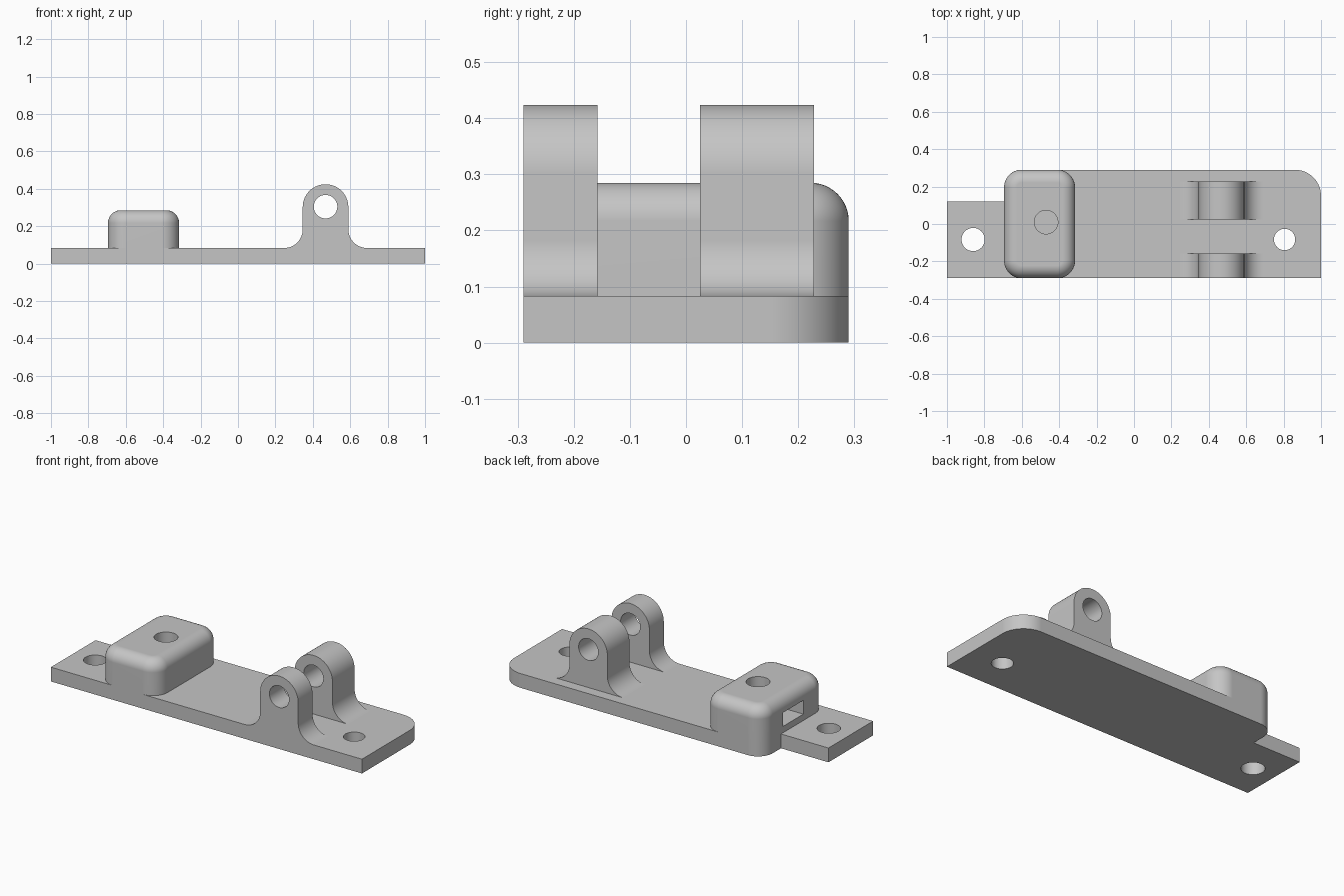
import bpy
import bmesh
from math import sin, cos, pi, radians
from mathutils import Vector

cube = bpy.data.objects.get("Cube")
if cube:
    bpy.data.objects.remove(cube, do_unlink=True)

# Single plain grey material
GREY = (0.56, 0.56, 0.56, 1)
grey = bpy.data.materials.new("plain grey")
grey.use_nodes = True
grey.diffuse_color = GREY
grey.node_tree.nodes["Principled BSDF"].inputs["Base Color"].default_value = GREY

PLATE_TOP = 0.083
HALF_DEPTH = 0.29


def arc(cx, cy, r, start, end, steps=14):
    """2D points along an arc, angles in degrees."""
    angles = [radians(start + (end - start) * i / steps) for i in range(steps + 1)]
    return [(cx + r * cos(a), cy + r * sin(a)) for a in angles]


def rounded_rect(x0, x1, y0, y1, r):
    return (arc(x1 - r, y0 + r, r, -90, 0) + arc(x1 - r, y1 - r, r, 0, 90)
            + arc(x0 + r, y1 - r, r, 90, 180) + arc(x0 + r, y0 + r, r, 180, 270))


def loft(name, rings):
    """Closed solid through matching rings of 3D points."""
    bm = bmesh.new()
    loops = [[bm.verts.new(p) for p in ring] for ring in rings]
    n = len(loops[0])
    for low, high in zip(loops, loops[1:]):
        for i in range(n):
            j = (i + 1) % n
            bm.faces.new((low[i], low[j], high[j], high[i]))
    bm.faces.new(loops[0][::-1])
    bm.faces.new(loops[-1])
    bmesh.ops.recalc_face_normals(bm, faces=bm.faces)
    mesh = bpy.data.meshes.new(name)
    bm.to_mesh(mesh)
    bm.free()
    mesh.materials.append(grey)
    obj = bpy.data.objects.new(name, mesh)
    bpy.context.collection.objects.link(obj)
    return obj


def prism_z(name, outline, z0, z1):
    return loft(name, [[(x, y, z) for x, y in outline] for z in (z0, z1)])


def prism_y(name, outline, y0, y1):
    return loft(name, [[(x, y, z) for x, z in outline] for y in (y0, y1)])


def circle(cx, cy, r):
    return arc(cx, cy, r, 0, 360, 48)[:-1]


def activate(obj):
    bpy.ops.object.select_all(action='DESELECT')
    obj.select_set(True)
    bpy.context.view_layer.objects.active = obj


def cut(obj, cutter):
    """Subtract the cutter and discard it."""
    mod = obj.modifiers.new("cut", 'BOOLEAN')
    mod.operation = 'DIFFERENCE'
    mod.solver = 'EXACT'
    mod.object = cutter
    activate(obj)
    bpy.ops.object.modifier_apply(modifier=mod.name)
    bpy.data.objects.remove(cutter, do_unlink=True)


def finish(obj):
    activate(obj)
    bpy.ops.object.shade_smooth_by_angle(angle=radians(30))
    mod = obj.modifiers.new("even shading", 'WEIGHTED_NORMAL')
    mod.keep_sharp = True


# Base plate with narrow end tab and two screw holes
BLOCK_X0, BLOCK_X1, CORNER = -0.695, -0.315, 0.095
outline = [(-1, -HALF_DEPTH), (1, -HALF_DEPTH)]
outline += arc(0.86, HALF_DEPTH - 0.14, 0.14, 0, 90)
outline += arc(BLOCK_X0 + CORNER, HALF_DEPTH - CORNER, CORNER, 90, 180)
outline += [(BLOCK_X0, 0.12), (-1, 0.12)]
plate = prism_z("base_plate", outline, 0, PLATE_TOP)
for x, r in ((-0.86, 0.062), (0.805, 0.057)):
    cut(plate, prism_z("hole_cutter", circle(x, -0.083, r), -0.1, 0.2))
finish(plate)

# Raised block with rounded corners and filleted top
BLOCK_TOP, FILLET = 0.285, 0.068
rings = [[(x, y, PLATE_TOP) for x, y in
          rounded_rect(BLOCK_X0, BLOCK_X1, -HALF_DEPTH, HALF_DEPTH, CORNER)]]
STEPS = 12
for i in range(STEPS + 1):
    a = pi / 2 * i / STEPS
    inset = FILLET * (1 - cos(a))
    z = BLOCK_TOP - FILLET + FILLET * sin(a)
    shape = rounded_rect(BLOCK_X0 + inset, BLOCK_X1 - inset,
                         -HALF_DEPTH + inset, HALF_DEPTH - inset, CORNER - inset)
    rings.append([(x, y, z) for x, y in shape])
block = loft("raised_block", rings)

# Side slot and the screw hole that drops into it
slot = [(-0.8, -0.085), (-0.38, -0.085), (-0.38, 0.1), (-0.8, 0.1)]
cut(block, prism_z("slot_cutter", slot, 0.12, 0.2))
cut(block, prism_z("hole_cutter", circle(-0.47, 0.01, 0.063), 0.16, 0.4))
finish(block)

# Pair of hinge lugs with flared feet
LUG_X, LUG_Z, LUG_R, FLARE = 0.468, 0.302, 0.122, 0.1
profile = arc(LUG_X - LUG_R - FLARE, PLATE_TOP + FLARE, FLARE, -90, 0)
profile += arc(LUG_X, LUG_Z, LUG_R, 180, 0, 28)
profile += arc(LUG_X + LUG_R + FLARE, PLATE_TOP + FLARE, FLARE, 180, 270)
for name, y0, y1 in (("front_lug", -HALF_DEPTH, -0.158), ("back_lug", 0.025, 0.228)):
    lug = prism_y(name, profile, y0, y1)
    cut(lug, prism_y("pin_cutter", circle(LUG_X, LUG_Z + 0.002, 0.063), y0 - 0.1, y1 + 0.1))
    finish(lug)
